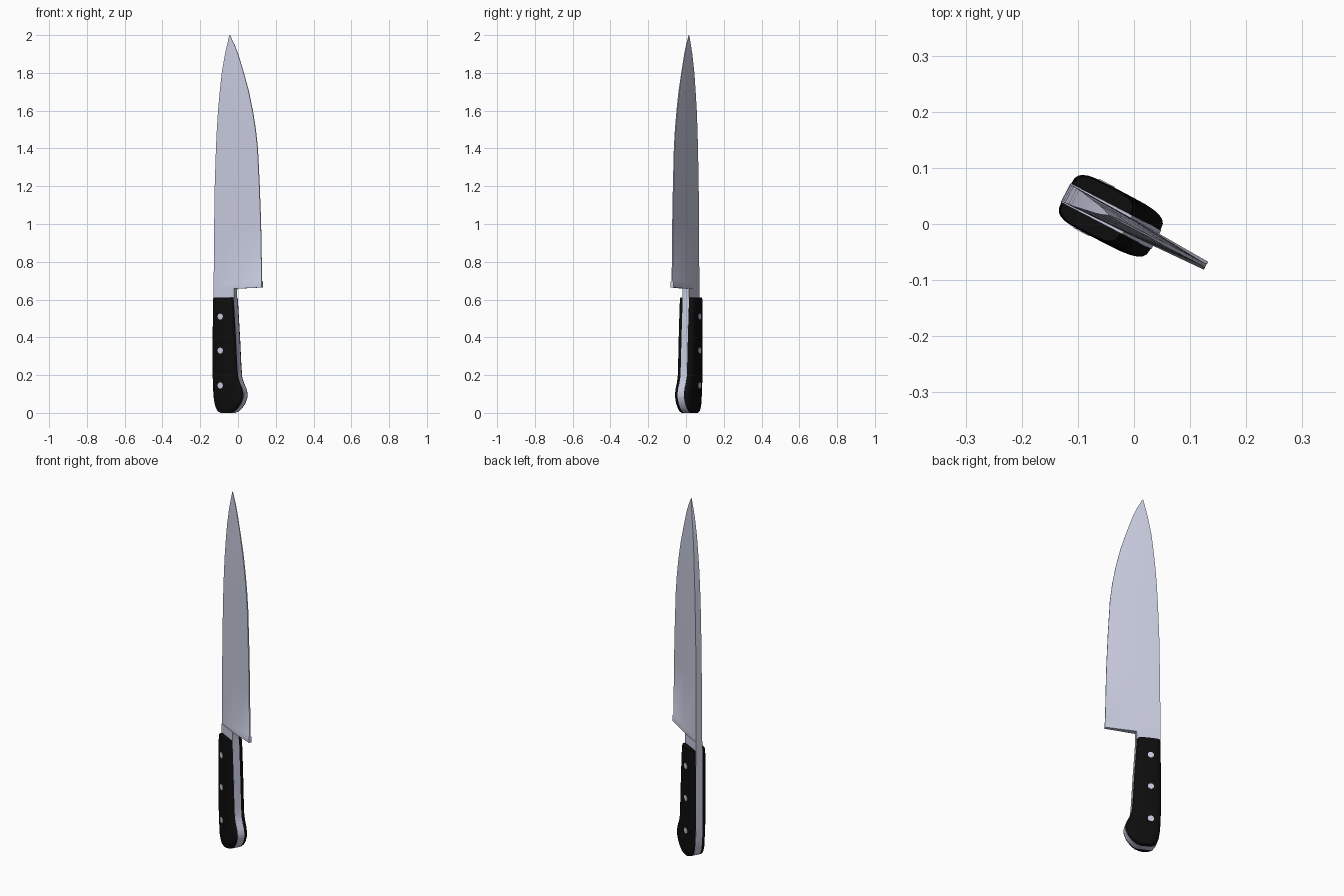
import bpy, bmesh, math

if "Cube" in bpy.data.objects:
    bpy.data.objects.remove(bpy.data.objects["Cube"])

ANGLE = math.radians(-27.5)      # whole knife is turned about z
OFFSET = (-0.003, -0.006, 0)


def material(name, rgb):
    m = bpy.data.materials.new(name)
    m.diffuse_color = (*rgb, 1)
    m.use_nodes = True
    m.node_tree.nodes["Principled BSDF"].inputs["Base Color"].default_value = m.diffuse_color
    return m


steel = material("steel", (0.58, 0.60, 0.74))
black = material("black", (0.004, 0.004, 0.004))


def finish(name, bm, mat, angle=30):
    bmesh.ops.recalc_face_normals(bm, faces=bm.faces)
    me = bpy.data.meshes.new(name)
    bm.to_mesh(me)
    bm.free()
    ob = bpy.data.objects.new(name, me)
    bpy.context.collection.objects.link(ob)
    me.materials.append(mat)
    ob.rotation_euler.z = ANGLE
    ob.location = OFFSET
    bpy.ops.object.select_all(action='DESELECT')
    ob.select_set(True)
    bpy.context.view_layer.objects.active = ob
    bpy.ops.object.shade_smooth_by_angle(angle=math.radians(angle))
    return ob


def loft(name, rings, mat, angle=30):
    """Skin closed rings of equal length and cap both ends."""
    bm = bmesh.new()
    vs = [[bm.verts.new(p) for p in r] for r in rings]
    for a, b in zip(vs, vs[1:]):
        for i in range(len(a)):
            j = (i + 1) % len(a)
            bm.faces.new((a[i], a[j], b[j], b[i]))
    bm.faces.new(vs[0])
    bm.faces.new(vs[-1])
    return finish(name, bm, mat, angle)


# Blade rows: height, spine, edge, spine half thickness, edge half thickness
blade_rows = [
    (0.652, -0.133, 0.148, 0.017, 0.008), (0.695, -0.133, 0.148, 0.017, 0.008),
    (0.70, -0.133, 0.146, 0.017, 0.003), (1.0, -0.130, 0.140, 0.017, 0.003),
    (1.2, -0.127, 0.132, 0.0165, 0.003), (1.4, -0.120, 0.121, 0.016, 0.003),
    (1.5, -0.115, 0.109, 0.0155, 0.003), (1.6, -0.108, 0.091, 0.015, 0.003),
    (1.7, -0.099, 0.068, 0.013, 0.003), (1.8, -0.088, 0.038, 0.011, 0.002),
    (1.9, -0.070, 0.004, 0.008, 0.002), (1.95, -0.059, -0.018, 0.005, 0.002),
    (2.0, -0.048, -0.045, 0.001, 0.001)]
rings = []
for k, (z, l, r, s, e) in enumerate(blade_rows):
    m = l + (r - l) * 0.5
    lift = 0.012 if k == 0 else 0          # heel rises toward the edge
    rings.append([(l, -s, z), (m, -s * 0.8, z + lift / 2), (r, -e, z + lift),
                  (r, e, z + lift), (m, s * 0.8, z + lift / 2), (l, s, z)])
loft("blade", rings, steel)

# Handle rows: height, back, front, half thickness
handle_rows = [
    (0.0, -0.085, -0.030, 0.041), (0.008, -0.102, -0.006, 0.044),
    (0.025, -0.114, 0.014, 0.046), (0.05, -0.122, 0.033, 0.048),
    (0.08, -0.127, 0.045, 0.048), (0.10, -0.129, 0.047, 0.048),
    (0.13, -0.131, 0.039, 0.048), (0.16, -0.132, 0.024, 0.048),
    (0.19, -0.133, 0.014, 0.048), (0.25, -0.133, 0.009, 0.048),
    (0.40, -0.133, 0.001, 0.048), (0.52, -0.132, -0.007, 0.048),
    (0.60, -0.131, -0.012, 0.047), (0.61, -0.129, -0.014, 0.045)]

# Full tang with the neck under the blade
T = 0.019
tang_rows = [(z, l - 0.001, r + 0.001) for z, l, r, h in handle_rows[:-1]]
tang_rows += [(0.64, -0.133, -0.012), (0.66, -0.133, -0.010)]
loft("tang", [[(l, -T, z), (r, -T, z), (r, T, z), (l, T, z)]
              for z, l, r in tang_rows], steel)

# Two rounded handle scales
for name, side in (("handle_scale_front", -1), ("handle_scale_back", 1)):
    rings = []
    for z, l, r, h in handle_rows:
        c, w = (l + r) / 2, (r - l) / 2
        ring = []
        for k in range(13):
            a = math.pi * k / 12
            u = math.copysign(abs(math.cos(a)) ** 0.55, math.cos(a))
            n = T - 0.002 + (h - T + 0.002) * math.sin(a) ** 0.6 if 0 < k < 12 else T - 0.002
            ring.append((c + w * u, side * n, z))
        rings.append(ring)
    loft(name, rings, black, 40)

# Three rivets right through the handle
for i, z in enumerate((0.145, 0.33, 0.51)):
    ring = [(2 * math.pi * k / 20) for k in range(20)]
    loft(f"rivet_{i + 1}",
         [[(-0.077 + 0.016 * math.cos(a), y, z + 0.016 * math.sin(a)) for a in ring]
          for y in (-0.0495, 0.0495)], steel)
